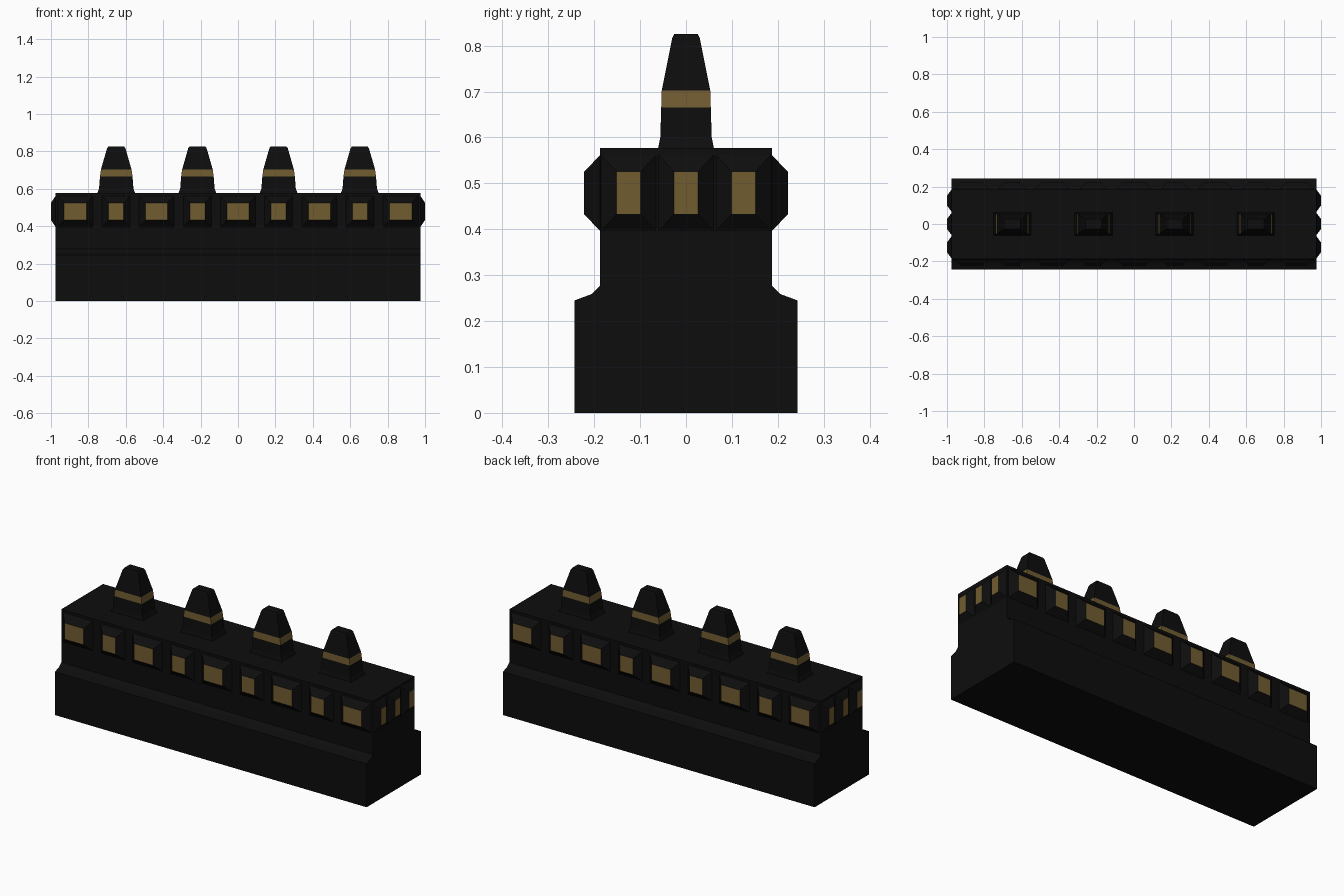
import bpy, bmesh
from mathutils import Matrix, Vector
import math

if "Cube" in bpy.data.objects:
    bpy.data.objects.remove(bpy.data.objects["Cube"])

def material(name, rgb):
    m = bpy.data.materials.new(name)
    m.diffuse_color = (*rgb, 1)
    m.use_nodes = True
    m.node_tree.nodes["Principled BSDF"].inputs["Base Color"].default_value = m.diffuse_color
    return m

BLACK = material("black", (0.004, 0.004, 0.004))
GOLD = material("dark gold", (0.165, 0.108, 0.03))

def finish(name, bm, gold_rule=None):
    bm.normal_update()
    bmesh.ops.recalc_face_normals(bm, faces=bm.faces)
    if gold_rule:
        for f in bm.faces:
            f.material_index = int(gold_rule(f))
    me = bpy.data.meshes.new(name)
    bm.to_mesh(me)
    bm.free()
    me.materials.append(BLACK)
    me.materials.append(GOLD)
    ob = bpy.data.objects.new(name, me)
    bpy.context.collection.objects.link(ob)
    return ob

def loft(rings):
    """Capped skin through rectangles (cx, cy, half_x, half_y, z)."""
    bm = bmesh.new()
    loops = [[bm.verts.new((cx + sx * hx, cy + sy * hy, z))
              for sx, sy in ((-1, -1), (1, -1), (1, 1), (-1, 1))]
             for cx, cy, hx, hy, z in rings]
    for a, b in zip(loops, loops[1:]):
        for i in range(4):
            j = (i + 1) % 4
            bm.faces.new((a[i], a[j], b[j], b[i]))
    bm.faces.new(loops[0][::-1])
    bm.faces.new(loops[-1])
    return bm

# Body: wide plinth stepping in to the upper block
finish("body", loft([(0, 0, 0.975, hy, z) for hy, z in (
    (0.243, 0), (0.243, 0.245), (0.205, 0.259), (0.187, 0.277), (0.187, 0.577))]))

# Bevelled window bays, gold on the outer face
def window_bay(name, pos, angle, half_w, slope, depth):
    zc, hz = 0.479, 0.046
    bm = loft([(0, 0, half_w + slope, hz + 0.037, 0),
               (0, 0, half_w, hz, depth)])
    for f in bm.faces:
        f.material_index = int(all(v.co.z > depth * 0.9 for v in f.verts))
    # stand the bay upright facing -y, then turn it to its wall
    bm.transform(Matrix.Translation(Vector((pos[0], pos[1], zc)))
                 @ Matrix.Rotation(angle, 4, 'Z')
                 @ Matrix.Rotation(math.pi / 2, 4, 'X'))
    finish(name, bm)

for side, ang in ((-1, 0), (1, math.pi)):
    for i in range(9):
        half = 0.059 if i % 2 == 0 else 0.04
        window_bay("long_side_window", ((i - 4) * 0.2175, side * 0.187),
                   ang, half, 0.035, 0.035)
for side, ang in ((1, math.pi / 2), (-1, -math.pi / 2)):
    for y in (-0.125, 0, 0.125):
        window_bay("end_window", (side * 0.975, y), ang, 0.026, 0.034, 0.025)

# Tapered rooftop posts with a gold band
for x in (-0.651, -0.217, 0.217, 0.651):
    finish("roof_post", loft([(x, 0, hx, hy, z) for hx, hy, z in (
        (0.102, 0.061, 0.575), (0.092, 0.056, 0.6), (0.087, 0.054, 0.665),
        (0.082, 0.053, 0.702), (0.049, 0.03, 0.817), (0.043, 0.026, 0.825))]),
        lambda f: 0.665 < f.calc_center_median().z < 0.702)
